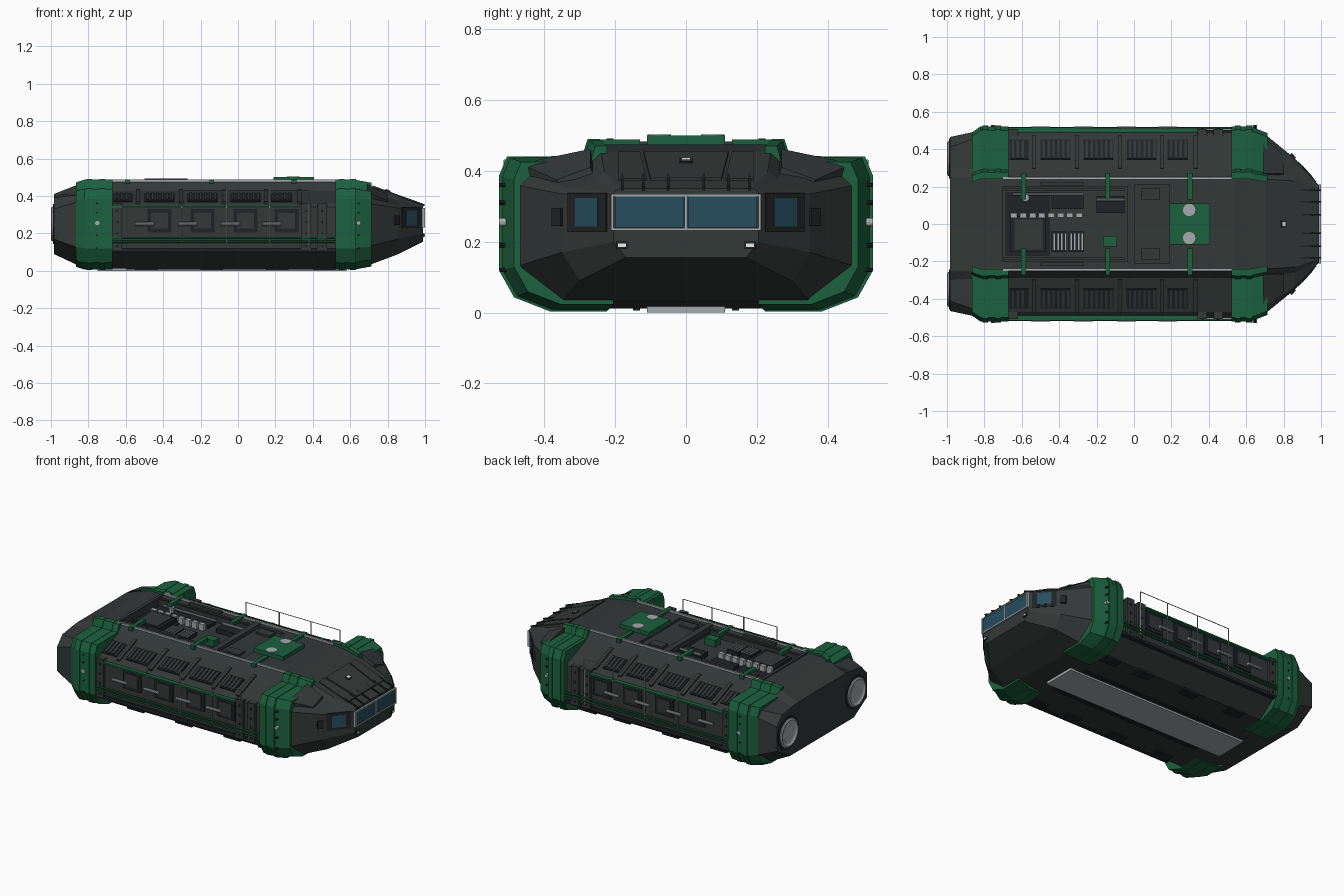
import bpy, bmesh, math
from mathutils import Matrix, Vector

if "Cube" in bpy.data.objects:
    bpy.data.objects.remove(bpy.data.objects["Cube"])

def material(name, r, g, b):
    m = bpy.data.materials.new(name)
    m.diffuse_color = (r, g, b, 1)
    m.use_nodes = True
    m.node_tree.nodes["Principled BSDF"].inputs["Base Color"].default_value = m.diffuse_color
    return m

DARK = material("dark_hull", .033, .04, .039)
BLACK = material("black_trim", .014, .017, .019)
GREEN = material("green_armour", .011, .12, .05)
GLASS = material("blue_glass", .02, .075, .11)
STEEL = material("steel", .38, .41, .42)
WHITE = material("lamp_white", .85, .85, .8)

def finish(name, bm, mat, mirror=False):
    bmesh.ops.recalc_face_normals(bm, faces=bm.faces)
    me = bpy.data.meshes.new(name)
    bm.to_mesh(me)
    bm.free()
    me.materials.append(mat)
    ob = bpy.data.objects.new(name, me)
    bpy.context.collection.objects.link(ob)
    if mirror:
        md = ob.modifiers.new("mirror", 'MIRROR')
        md.use_axis = (False, True, False)
    return ob

def loft(name, sections, mat, mirror=False):
    """Skin closed (y, z) loops placed along x."""
    bm = bmesh.new()
    rings = [[bm.verts.new((x, y, z)) for y, z in loop] for x, loop in sections]
    n = len(rings[0])
    for a, b in zip(rings, rings[1:]):
        for i in range(n):
            j = (i + 1) % n
            bm.faces.new((a[i], a[j], b[j], b[i]))
    bm.faces.new(rings[0])
    bm.faces.new(rings[-1])
    return finish(name, bm, mat, mirror)

def boxes(name, items, mat, mirror=False):
    """items: (centre, size[, rotation axis, angle])"""
    bm = bmesh.new()
    for c, s, *rot in items:
        m = Matrix.Translation(c)
        if rot:
            m = m @ Matrix.Rotation(rot[1], 4, rot[0])
        bmesh.ops.create_cube(bm, size=1, matrix=m @ Matrix.Diagonal((*s, 1)))
    return finish(name, bm, mat, mirror)

def rods(name, items, mat, mirror=False, seg=10):
    """items: (start, end, radius)"""
    bm = bmesh.new()
    for a, b, r in items:
        a, b = Vector(a), Vector(b)
        m = Matrix.Translation((a + b) / 2) @ (b - a).to_track_quat('Z', 'Y').to_matrix().to_4x4()
        bmesh.ops.create_cone(bm, cap_ends=True, segments=seg, radius1=r, radius2=r,
                              depth=(b - a).length, matrix=m)
    return finish(name, bm, mat, mirror)

def span(x0, x1, y0, y1, z0, z1):
    return ((x0 + x1) / 2, (y0 + y1) / 2, (z0 + z1) / 2), (x1 - x0, y1 - y0, z1 - z0)

def full(half):
    return half + [(-y, z) for y, z in reversed(half)]

# Hull: faceted loft from stern to nose
END = [(.36, .012), (.50, .11), (.50, .38), (.47, .41), (.29, .425), (.25, .475)]
MID = [(.36, .012), (.49, .11), (.49, .34), (.47, .36), (.29, .43), (.25, .475)]
hull = loft("hull", [(x, full(s)) for x, s in (
    (-.985, [(.33, .09), (.465, .17), (.465, .33), (.41, .39), (.30, .405), (.25, .41)]),
    (-.82, END), (-.68, END), (-.67, MID), (.53, MID), (.54, END),
    (.70, [(.35, .03), (.48, .13), (.48, .36), (.45, .39), (.28, .42), (.24, .455)]),
    (.86, [(.30, .09), (.35, .17), (.35, .335), (.33, .35), (.26, .375), (.23, .398)]),
    (.99, [(.17, .155), (.205, .20), (.205, .335), (.203, .34), (.195, .347), (.185, .35)]))], DARK)

# Open equipment bay cut into the roof
cutter = boxes("bay_cutter", [span(-.70, -.03, -.20, .20, .43, .6), span(0, .19, -.21, .21, .46, .6)], DARK)
cutter.hide_render = True
cut = hull.modifiers.new("bay", 'BOOLEAN')
cut.object, cut.operation, cut.solver = cutter, 'DIFFERENCE', 'EXACT'
bpy.context.view_layer.objects.active = hull
bpy.ops.object.modifier_apply(modifier="bay")
bpy.data.objects.remove(cutter)

# Bay contents
boxes("bay_machinery", [span(-.69, -.45, -.17, .17, .43, .436), span(-.66, -.47, -.15, .04, .43, .466),
      span(-.44, -.36, -.15, -.04, .43, .455), span(-.35, -.27, -.15, -.04, .43, .455),
      span(-.20, -.05, .06, .15, .43, .46), span(-.44, -.27, .08, .16, .43, .45)], BLACK)
boxes("bay_frames", [span(-.70, -.05, y - .006, y + .006, .43, .47) for y in (-.185, .185)]
      + [span(-.035, .005, -.23, .23, .45, .483), span(-.72, -.70, -.23, .23, .46, .482)], DARK)
boxes("bay_grille", [span(x, x + .008, -.14, -.05, .455, .462) for x in
      (-.43, -.41, -.39, -.37, -.34, -.32, -.30, -.28)], STEEL)
boxes("bay_connectors", [span(-.66 + i * .05, -.625 + i * .05, .035, .06, .43, .472) for i in range(8)], STEEL)
boxes("bay_cabinet_lid", [span(-.64, -.49, -.135, .025, .464, .47)], DARK)
boxes("bay_green_box", [span(-.165, -.09, -.12, -.065, .43, .475)], GREEN)
rods("bay_pipes", [((-.2, .13, .465), (-.05, .13, .465), .008), ((-.65, .16, .45), (-.27, .16, .45), .007),
      ((-.58, .14, .43), (-.58, .14, .468), .02)], STEEL)
boxes("roof_lockers", [span(.04, .14, .13, .19, .455, .474)], DARK, True)

# Roof rails, clamps and top hatch
boxes("roof_rail", [span(-.70, .52, .238, .25, .47, .487)], STEEL, True)
boxes("roof_clamps", [span(x - .013, x + .013, .13, .272, .466, .489) for x in (-.59, -.14, .30)], GREEN, True)
boxes("top_hatch", [span(.19, .405, -.11, .11, .47, .5)], GREEN)
rods("hatch_discs", [((.295, .075, .49), (.295, .075, .503), .033)], STEEL, True, 24)
boxes("stern_roof_plate", [span(-.50, -.27, .205, .225, .47, .492)], DARK, True)

# Green armour bands wrapped round each corner
BAND = [(.22, .006), (.38, .006), (.48, .045), (.522, .12), (.522, .385), (.50, .438), (.29, .44),
        (.275, .487), (.24, .487), (.24, .43), (.26, .39), (.45, .36), (.45, .13), (.36, .03), (.22, .03)]

def scaled(k):
    return [(y * k, .25 + (z - .25) * k) for y, z in BAND]

loft("rear_band", [(-.865, scaled(.94)), (-.82, BAND), (-.67, BAND)], GREEN, True)
loft("front_band", [(.52, BAND), (.62, BAND), (.715, scaled(.93))], GREEN, True)
for i, x in enumerate((-.81, -.74, .54, .60)):
    loft(f"band_rib_{i}", [(x, scaled(1.011)), (x + .03, scaled(1.011))], GREEN, True)
loft("front_shoulder_wedge", [(.69, [(.26, .41), (.46, .38), (.47, .42), (.27, .462)]),
     (.80, [(.26, .385), (.36, .36), (.365, .375), (.27, .41)])], DARK, True)
rods("band_bosses", [((x, .50, .255), (x, .528, .255), .012) for x in (-.752, .645)], STEEL, True, 16)
rods("band_bolts", [((x, .50, z), (x, .526, z), .006) for x in (-.755, .645) for z in (.12, .19, .31, .36)],
     BLACK, True, 8)

# Side wall: columns, panels, handles, pipes and railing
COLUMNS = (-.645, .365, .45)
boxes("side_columns", [span(x - .026, x + .026, .47, .508, .11, .36) for x in COLUMNS], DARK, True)
rods("column_bolts", [((x, .50, z), (x, .513, z), .008) for x in COLUMNS for z in (.13, .20, .26, .32)],
     BLACK, True, 8)
PANELS = (-.42, -.19, .04, .26)
boxes("side_panel_frames", [span(x - .065, x + .065, .48, .498, .205, .33) for x in PANELS], BLACK, True)
boxes("side_panel_doors", [span(x - .045, x + .045, .48, .503, .225, .31) for x in PANELS], DARK, True)
rods("side_handles", [((x - .08 - .05, .512, .25), (x - .08 + .05, .512, .25), .01) for x in PANELS], STEEL, True)
rods("side_pipes", [((-.78, .512, z), (.53, .512, z), .006) for z in (.175, .155)], GREEN, True, 8)
boxes("side_strip", [span(-.67, .34, .49, .515, .335, .345)], GREEN, True)
POSTS = (-.30, -.06, .17, .38)
rods("side_posts", [((x, .512, .14), (x, .512, .43), .0035) for x in POSTS]
     + [((-.30, .512, .43), (.38, .512, .43), .0025)], STEEL, True, 6)
boxes("lower_sill", [span(-.67, .52, .47, .503, .10, .122)], BLACK, True)

# Louvred vents on the sloping shoulders
tilt = -math.atan2(.07, .18)
VENTS = ((-.665, -.565), (-.50, -.34), (-.27, -.11), (-.04, .12), (.18, .29))
zs = lambda y: .36 + (.47 - y) * .389
boxes("vent_beds", [(((a + b) / 2, .397, zs(.397)), (b - a, .112, .012), 'X', tilt) for a, b in VENTS], BLACK, True)
boxes("vent_slats", [((a + .018 + i * .026, .397, zs(.397) + .006), (.012, .10, .012), 'X', tilt)
      for a, b in VENTS for i in range(round((b - a - .01) / .026))], DARK, True)
boxes("shoulder_beams", [((x, .385, zs(.385) + .003), (.022, .19, .016), 'X', tilt)
      for x in (-.535, -.305, -.075, .15, .33)], DARK, True)

# Cockpit: glass, frame, lamps and canopy
boxes("front_windows", [span(.98, .996, .006, .20, .24, .328)], GLASS, True)
side = math.atan2(.145, -.13)
boxes("side_windows", [((.925, .2775, .283), (.085, .012, .08), 'Z', side)], GLASS, True)
boxes("side_window_frame", [((.925, .2775, .283), (.145, .007, .11), 'Z', side)], BLACK, True)
boxes("window_frame", [span(.98, 1.0, -.212, .212, z, z + .007) for z in (.232, .328)]
      + [span(.98, 1.0, y - .004, y + .004, .232, .335) for y in (-.208, 0, .208)], STEEL)
boxes("nose_lamps", [span(.98, .996, .165, .197, .18, .20)], BLACK, True)
boxes("nose_lamp_lenses", [span(.98, .999, .17, .192, .185, .195)], WHITE, True)
boxes("cheek_plates", [((.85, .362, .27), (.035, .014, .05), 'Z', side)], BLACK, True)
deck = lambda x: .455 - .362 * (x - .7)

def slab(x, w, t):
    return x, [(-w, deck(x) - .02), (w, deck(x) - .02), (w, deck(x) + t), (-w, deck(x) + t)]

loft("canopy_panel", [slab(.72, .12, .008), slab(.93, .10, .008)], DARK)
loft("canopy_side_panel", [(x, [(a, deck(x) - .02), (b, deck(x) - .02), (b, deck(x) + .007), (a, deck(x) + .007)])
     for x, a, b in ((.72, .13, .19), (.93, .11, .19))], DARK, True)
slope = math.atan(.362)
boxes("canopy_ribs", [((.945, y, deck(.945) + .002), (.11, .008, .012), 'Y', slope)
      for y in (.05, .12, .18)], BLACK, True)
boxes("canopy_lamp", [((.80, 0, deck(.80) + .008), (.03, .036, .01), 'Y', slope)], BLACK)
boxes("canopy_lamp_lens", [((.80, 0, deck(.80) + .011), (.018, .024, .01), 'Y', slope)], WHITE)

# Engine nozzles, turned around x
bm = bmesh.new()
prof = [(-.97, .095), (-.995, .092), (-1.0, .082), (-.992, .07), (-.989, .055)]
vs = [bm.verts.new((x, .35, .25 + r)) for x, r in prof]
es = [bm.edges.new(p) for p in zip(vs, vs[1:])]
bmesh.ops.spin(bm, geom=vs + es, cent=(0, .35, .25), axis=(1, 0, 0), angle=math.tau, steps=32)
bmesh.ops.remove_doubles(bm, verts=bm.verts, dist=1e-4)
finish("engine_nozzles", bm, STEEL, True)
rods("engine_cores", [((-.97, .35, .25), (-.99, .35, .25), .056)], STEEL, True, 32)
rods("engine_collars", [((-.97, .35, .25), (-.989, .35, .25), .108)], BLACK, True, 32)

# Belly plate and skid pads
boxes("belly_plate", [span(-.75, .58, -.11, .11, 0, .03)], STEEL)
boxes("belly_pads", [span(x, x + .12, .30, .365, .004, .02) for x in (-.55, -.2, .15, .4)]
      + [span(-.6, .5, .13, .15, .006, .02)], BLACK, True)
